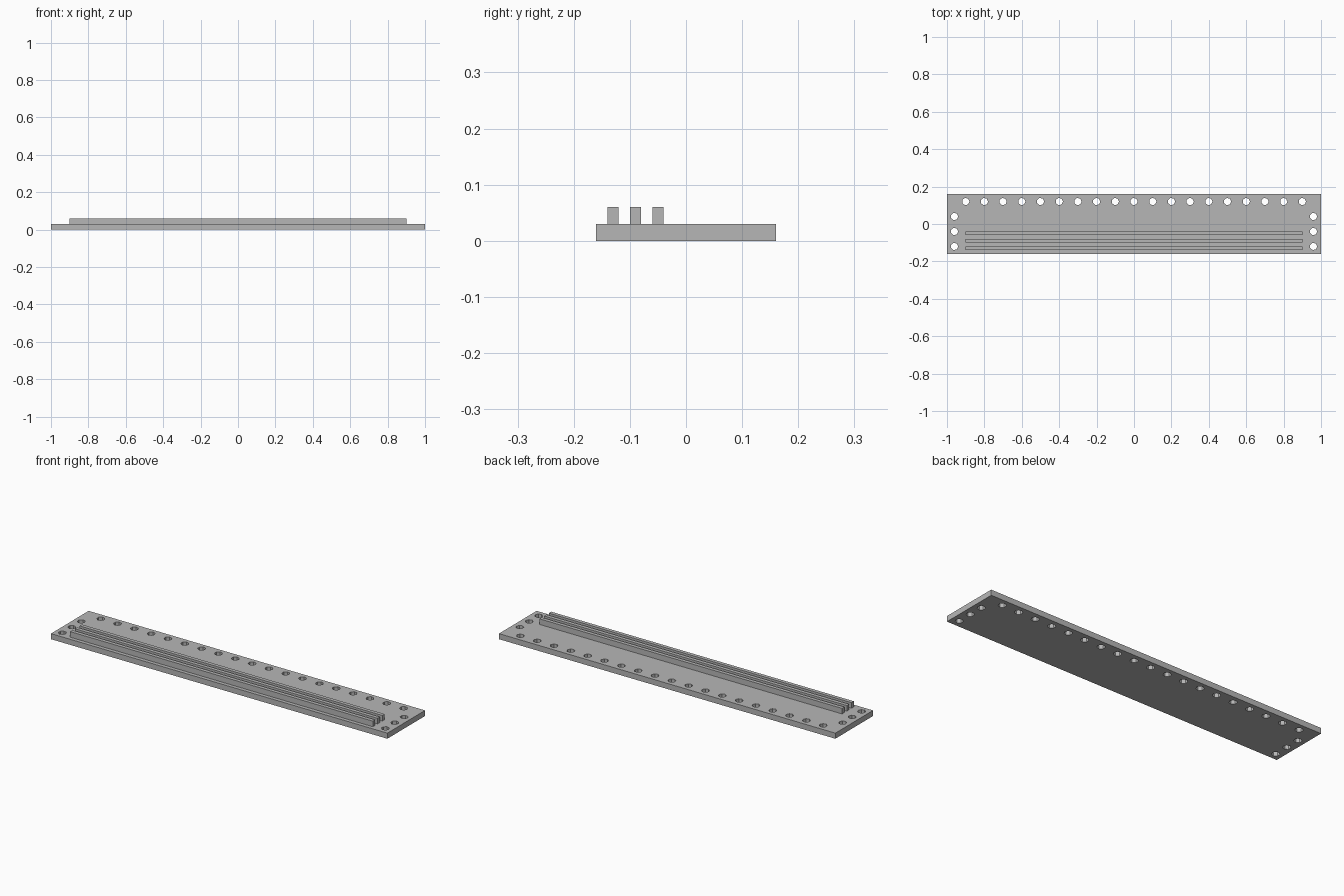
import bpy, bmesh
from math import cos, sin, tau

cube = bpy.data.objects.get("Cube")
if cube:
    bpy.data.objects.remove(cube, do_unlink=True)

grey = bpy.data.materials.new("plain grey")
grey.use_nodes = True
grey.diffuse_color = (0.47, 0.47, 0.47, 1)
grey.node_tree.nodes["Principled BSDF"].inputs["Base Color"].default_value = grey.diffuse_color

THICK = 0.03
HOLE_RADIUS = 0.02
HOLE_SIDES = 7


def new_object(name, bm):
    bmesh.ops.recalc_face_normals(bm, faces=bm.faces[:])
    mesh = bpy.data.meshes.new(name)
    bm.to_mesh(mesh)
    bm.free()
    mesh.materials.append(grey)
    obj = bpy.data.objects.new(name, mesh)
    bpy.context.collection.objects.link(obj)
    return obj


def prism(bm, outline, z0, z1):
    """Extrude a flat outline from z0 up to z1."""
    face = bm.faces.new([bm.verts.new((x, y, z0)) for x, y in outline])
    top = bmesh.ops.extrude_face_region(bm, geom=[face], use_keep_orig=True)["geom"]
    verts = [v for v in top if isinstance(v, bmesh.types.BMVert)]
    bmesh.ops.translate(bm, verts=verts, vec=(0, 0, z1 - z0))


def rectangle(half_x, y0, y1):
    return [(-half_x, y0), (half_x, y0), (half_x, y1), (-half_x, y1)]


# Base plate
bm = bmesh.new()
prism(bm, rectangle(1, -0.16, 0.16), 0, THICK)
plate = new_object("base_plate", bm)

# Hole cutters: a row along the back edge and three at each end
centres = [(i / 10, 0.12) for i in range(-9, 10)]
centres += [(side * 0.96, y) for side in (-1, 1) for y in (-0.12, -0.04, 0.04)]
bm = bmesh.new()
for cx, cy in centres:
    ring = [(cx + HOLE_RADIUS * cos(tau * k / HOLE_SIDES),
             cy + HOLE_RADIUS * sin(tau * k / HOLE_SIDES)) for k in range(HOLE_SIDES)]
    prism(bm, ring, -THICK, 2 * THICK)
cutter = new_object("hole_cutter", bm)
cutter.hide_render = True

# Cut the holes and keep the finished mesh
cut = plate.modifiers.new("holes", "BOOLEAN")
cut.operation = "DIFFERENCE"
cut.solver = "EXACT"
cut.object = cutter
graph = bpy.context.evaluated_depsgraph_get()
plate_mesh = bpy.data.meshes.new_from_object(plate.evaluated_get(graph))
plate.modifiers.clear()
plate.data = plate_mesh
bpy.data.objects.remove(cutter, do_unlink=True)

# Three parallel rails near the front edge
for name, y in (("front_rail", -0.14), ("middle_rail", -0.10), ("rear_rail", -0.06)):
    bm = bmesh.new()
    prism(bm, rectangle(0.9, y, y + 0.02), THICK, 2 * THICK)
    new_object(name, bm)
